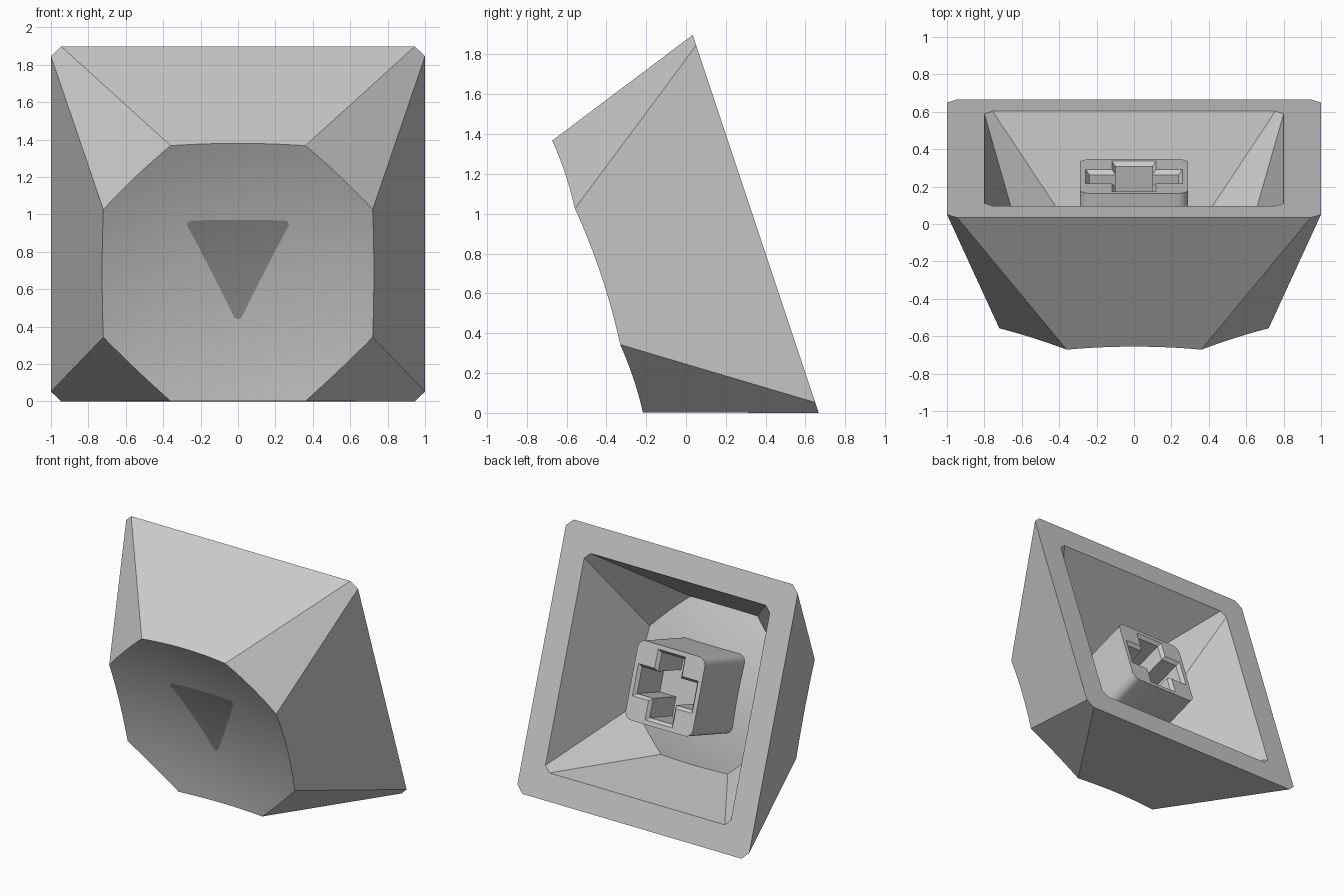
import bpy, bmesh, math
from mathutils import Vector, Matrix

if "Cube" in bpy.data.objects:
    bpy.data.objects.remove(bpy.data.objects["Cube"])

# Local frame: x across, y up the cap, z from the open rim towards the dished face
TILT = math.atan(1 / 3)
c, s = math.cos(TILT), math.sin(TILT)
FRAME = Matrix(((1, 0, 0, 0), (0, -s, -c, 0.35), (0, c, -s, 0.949), (0, 0, 0, 1)))

TOP_H, R = 0.837, 3.2            # height of dish corners, dish radius
CENTRE = TOP_H + math.sqrt(R * R - 0.36 ** 2 - 0.72 ** 2)
SUB, RINGS, WALL = 12, 12, 0.8   # edge steps, dish rings, inner shell scale


def material(name, value):
    m = bpy.data.materials.new(name)
    m.diffuse_color = (value, value, value, 1)
    m.use_nodes = True
    m.node_tree.nodes["Principled BSDF"].inputs["Base Color"].default_value = m.diffuse_color
    return m


def finish(bm, name, mat):
    bmesh.ops.recalc_face_normals(bm, faces=bm.faces) if name != "arrow_mark" else None
    mesh = bpy.data.meshes.new(name)
    bm.to_mesh(mesh)
    bm.free()
    mesh.materials.append(mat)
    obj = bpy.data.objects.new(name, mesh)
    obj.matrix_world = FRAME
    bpy.context.collection.objects.link(obj)
    return obj


def dish(x, y):
    return CENTRE - math.sqrt(R * R - x * x - y * y)


def octagon(a, b):
    """Counter-clockwise octagon with corners at (a, b) and (b, a)."""
    return [Vector(p) for p in ((b, -a), (b, a), (a, b), (-a, b),
                                (-b, a), (-b, -a), (-a, -b), (a, -b))]


def dish_faces(bm, loops, centre):
    """Smooth concentric faces; loops run from the outside in."""
    n = len(loops[0])
    for o, i in zip(loops, loops[1:]):
        for k in range(n):
            j = (k + 1) % n
            bm.faces.new((o[k], o[j], i[j], i[k])).smooth = True
    for k in range(n):
        bm.faces.new((loops[-1][k], loops[-1][(k + 1) % n], centre)).smooth = True


def shell(bm, scale):
    """Tapered eight-sided wall closed by a spherical dish."""
    low, high = octagon(0.945, 1.0), octagon(0.36, 0.72)
    base = [bm.verts.new((p.x * scale, p.y * scale, 0)) for p in low]
    edge = []
    for k in range(8):
        p, q = high[k], high[(k + 1) % 8]
        n = Vector(((q - p).y, -(q - p).x)).normalized()
        c0, c1 = n.dot(low[k]), n.dot(p)
        for t in range(SUB):
            d = p.lerp(q, t / SUB)
            pt = d.copy()
            for _ in range(12):   # slide to where the dish meets the wall plane
                pt = d * ((c0 + (c1 - c0) * dish(*pt) / TOP_H) / n.dot(d))
            edge.append(pt)
    loops = [[bm.verts.new(Vector((p.x * f, p.y * f, dish(p.x * f, p.y * f))) * scale)
              for p in edge] for f in [1 - r / RINGS for r in range(RINGS)]]
    rim = loops[0]
    for k in range(8):
        top = [rim[(k * SUB + t) % len(rim)] for t in range(SUB + 1)]
        bm.faces.new([base[k], base[(k + 1) % 8]] + top[::-1])
    dish_faces(bm, loops, bm.verts.new((0, 0, dish(0, 0) * scale)))
    return base


def rounded(points, radius, steps=6):
    """Round the corners of a convex counter-clockwise polygon."""
    out, n = [], len(points)
    for k in range(n):
        p = Vector(points[k])
        a = (Vector(points[k - 1]) - p).normalized()
        b = (Vector(points[(k + 1) % n]) - p).normalized()
        half = a.angle(b) / 2
        mid = p + (a + b).normalized() * radius / math.sin(half)
        start = p + a * radius / math.tan(half) - mid
        for t in range(steps + 1):
            turn = (math.pi - 2 * half) * t / steps
            out.append(mid + Matrix.Rotation(turn, 2) @ start)
    return out


def ring(bm, points, z):
    return [bm.verts.new((p[0], p[1], z)) for p in points]


def bridge(bm, a, b, smooth=False):
    n = len(a)
    for k in range(n):
        j = (k + 1) % n
        bm.faces.new((a[k], a[j], b[j], b[k])).smooth = smooth


def cross(w, l):
    """Outline of a plus sign with arm half-width w and half-length l."""
    pts = []
    for k in range(4):
        rot = Matrix.Rotation(k * math.pi / 2, 2)
        pts += [rot @ Vector(p) for p in ((l, -w), (l, w), (w, w))]
    return pts


body_mat = material("light grey plastic", 0.6)
mark_mat = material("dark grey print", 0.3)

# Hollow cap: outer shell, inner shell and the flat rim between them
bm = bmesh.new()
outer, inner = shell(bm, 1.0), shell(bm, WALL)
bridge(bm, outer, inner)
finish(bm, "cap_shell", body_mat)

# Stem: rounded square post with a chamfered cross socket
bm = bmesh.new()
q = 0.29
square = rounded([(q, -q), (q, q), (-q, q), (-q, -q)], 0.06)
end, root = ring(bm, square, 0.10), ring(bm, square, 0.66)
bridge(bm, end, root, True)
bm.faces.new(root)
mouth = ring(bm, cross(0.118, 0.258), 0.10)
throat = ring(bm, cross(0.098, 0.238), 0.125)
floor = ring(bm, cross(0.098, 0.238), 0.42)
bridge(bm, mouth, throat)
bridge(bm, throat, floor)
bm.faces.new(floor)
edges = [bm.edges.get((l[k - 1], l[k])) for l in (end, mouth) for k in range(len(l))]
bmesh.ops.triangle_fill(bm, edges=edges, use_beauty=True)
finish(bm, "stem", body_mat)

# Arrow mark: thin rounded triangle following the dish
bm = bmesh.new()
corners = rounded([(-0.285, 0.272), (0, -0.315), (0.285, 0.272)], 0.022, 5)
outline = []
for k, p in enumerate(corners):
    nxt = corners[(k + 1) % len(corners)]
    steps = 10 if (nxt - p).length > 0.1 else 1
    outline += [p.lerp(nxt, t / steps) for t in range(steps)]
mid = Vector((0, 0.08))
loops = []
for r in range(8):
    pts = [mid.lerp(p, 1 - r / 8) for p in outline]
    loops.append([bm.verts.new((p.x, p.y, dish(p.x, p.y) + 0.003)) for p in pts])
dish_faces(bm, loops, bm.verts.new((mid.x, mid.y, dish(*mid) + 0.003)))
finish(bm, "arrow_mark", mark_mat)
